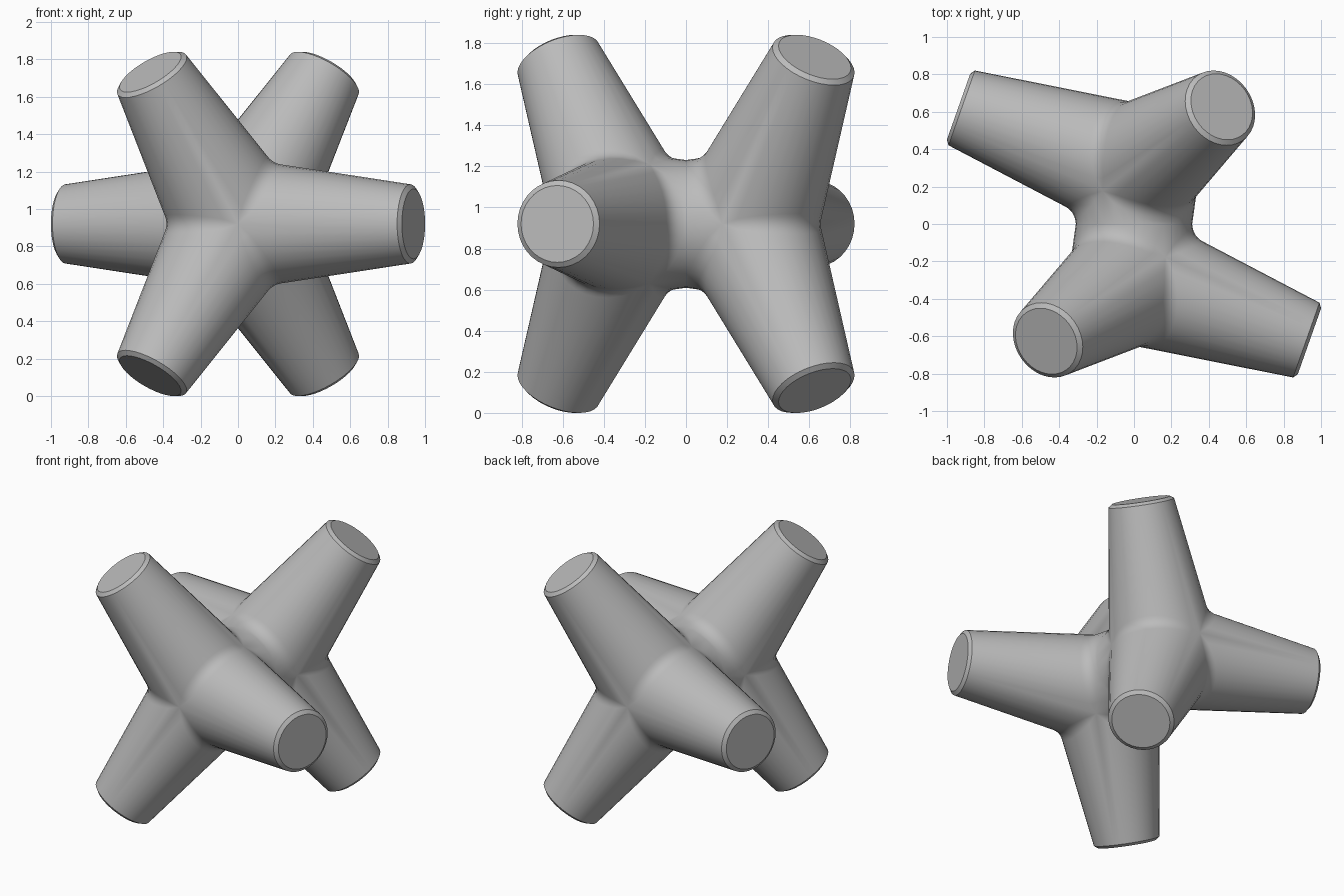
import bpy, bmesh, math
from mathutils import Vector

if "Cube" in bpy.data.objects:
    bpy.data.objects.remove(bpy.data.objects["Cube"], do_unlink=True)

SEGMENTS = 36
HUB = 0.295          # distance of each hub from the middle
HEIGHT = 0.92        # height of both hubs
FILLET = 0.055       # widest blend between neighbouring arms

# Four tetrahedral directions of the front hub: three arms and the neck
lean = math.sqrt(8) / 3
arms = [Vector((lean * math.cos(a), -1 / 3, lean * math.sin(a)))
        for a in (0, math.tau / 3, 2 * math.tau / 3)]
neck = Vector((0, 1, 0))
directions = arms + [neck]


def cone_radius(t):
    return 0.353 - 0.144 * t


def arm_line(d, u, others, is_neck):
    """Points along one line of an arm, from its blended root to its end."""
    other = max(others, key=lambda o: o.dot(u))
    plane = (d - other).normalized()
    facing = other.dot(u) / lean

    # Root on the plane halfway to the nearest arm
    k = facing * lean * 0.75
    root_t = k * 0.353 / (1 + k * 0.144)
    root = d * root_t + u * cone_radius(root_t)

    # Rounded blend, fading out where three arms meet
    t = root_t + FILLET * math.sqrt(max(0, 2 * facing - 1))
    a = d * t + u * cone_radius(t)
    b = a - plane * (2 * a.dot(plane))
    points = [b * (1 - s) ** 2 + root * (2 * s * (1 - s)) + a * s * s
              for s in (0.5, 0.66, 0.83, 1)]

    # Neck stops at the middle; arms end in a shallow chamfer
    ends = [(HUB, 0.311)] if is_neck else [(0.977, 0.212), (0.995, 0.187)]
    return points + [d * t + u * r for t, r in ends]


def add_arm(bm, d, sign):
    others = [o for o in directions if o is not d]
    u0 = (others[0] - d * others[0].dot(d)).normalized()
    v0 = d.cross(u0)
    lines = []
    for i in range(SEGMENTS):
        a = math.tau * i / SEGMENTS
        u = u0 * math.cos(a) + v0 * math.sin(a)
        pts = arm_line(d, u, others, d is neck)
        lines.append([bm.verts.new((p - neck * HUB) * sign) for p in pts])
    for i, line in enumerate(lines):
        prev = lines[i - 1]
        for j in range(len(line) - 1):
            bm.faces.new((prev[j], line[j], line[j + 1], prev[j + 1]))
    if d is not neck:
        bm.faces.new([line[-1] for line in lines])


# Both hubs, the back one being the front one turned inside out
bm = bmesh.new()
for sign in (1, -1):
    for d in directions:
        add_arm(bm, d, sign)
bmesh.ops.remove_doubles(bm, verts=bm.verts, dist=0.0008)
bmesh.ops.recalc_face_normals(bm, faces=bm.faces)
mesh = bpy.data.meshes.new("six_armed_joint")
bm.to_mesh(mesh)
bm.free()

joint = bpy.data.objects.new("six_armed_joint", mesh)
joint.location.z = HEIGHT
bpy.context.collection.objects.link(joint)

# Plain grey
grey = bpy.data.materials.new("grey")
grey.use_nodes = True
colour = (0.5, 0.5, 0.5, 1)
grey.diffuse_color = colour
grey.node_tree.nodes["Principled BSDF"].inputs["Base Color"].default_value = colour
mesh.materials.append(grey)

# Smooth sides with crisp end caps
bpy.ops.object.select_all(action='DESELECT')
joint.select_set(True)
bpy.context.view_layer.objects.active = joint
bpy.ops.object.shade_smooth_by_angle(angle=math.radians(30))
